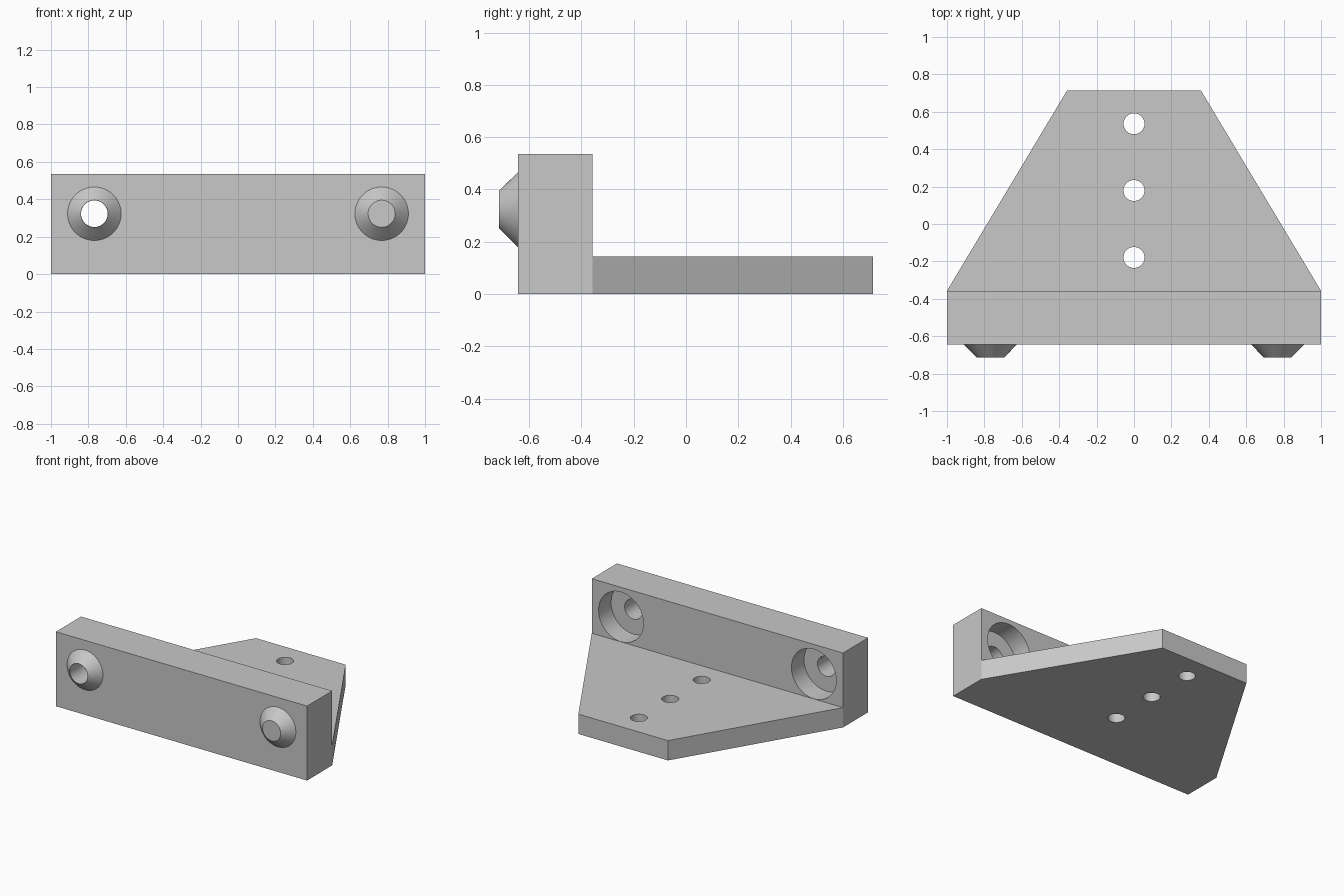
import bpy
import bmesh
import math
from mathutils import Matrix, Vector

if "Cube" in bpy.data.objects:
    bpy.data.objects.remove(bpy.data.objects["Cube"], do_unlink=True)

HALF_W, TIP_W = 1.0, 0.357
PLATE_FRONT, PLATE_BACK, BASE_END = -0.643, -0.357, 0.715
BASE_T, PLATE_H = 0.143, 0.536
BOSS_X, BOSS_Z, BOSS_TIP = 0.768, 0.323, -0.715
BORE_R, BORE_FLOOR = 0.1785, -0.5

grey = bpy.data.materials.new("plain grey")
grey.use_nodes = True
grey.diffuse_color = (0.58, 0.58, 0.58, 1)
grey.node_tree.nodes["Principled BSDF"].inputs["Base Color"].default_value = grey.diffuse_color


def finish(bm, name):
    bmesh.ops.recalc_face_normals(bm, faces=bm.faces)
    mesh = bpy.data.meshes.new(name)
    bm.to_mesh(mesh)
    bm.free()
    mesh.materials.append(grey)
    obj = bpy.data.objects.new(name, mesh)
    bpy.context.collection.objects.link(obj)
    return obj


def lathe(name, profile, matrix, steps=64):
    """Solid of revolution from (radius, height) points around local z."""
    bm = bmesh.new()
    verts = [bm.verts.new((r, 0, h)) for r, h in profile]
    edges = [bm.edges.new(pair) for pair in zip(verts, verts[1:])]
    bmesh.ops.spin(bm, geom=verts + edges, cent=(0, 0, 0), axis=(0, 0, 1),
                   angle=math.tau, steps=steps)
    bmesh.ops.remove_doubles(bm, verts=bm.verts, dist=0.0001)
    bmesh.ops.transform(bm, matrix=matrix, verts=bm.verts)
    return finish(bm, name)


def combine(target, tool, operation):
    mod = target.modifiers.new(tool.name, "BOOLEAN")
    mod.operation, mod.object, mod.solver = operation, tool, "EXACT"
    bpy.context.view_layer.objects.active = target
    bpy.ops.object.modifier_apply(modifier=mod.name)
    bpy.data.objects.remove(tool, do_unlink=True)


# Tapered base slab, with the upright plate raised from its front strip
outline = [(-HALF_W, PLATE_FRONT), (HALF_W, PLATE_FRONT), (HALF_W, PLATE_BACK),
           (TIP_W, BASE_END), (-TIP_W, BASE_END), (-HALF_W, PLATE_BACK)]
bm = bmesh.new()
low = [bm.verts.new((x, y, 0)) for x, y in outline]
top = [bm.verts.new((x, y, BASE_T)) for x, y in outline]
bm.faces.new(low)
for i in range(len(outline)):
    j = (i + 1) % len(outline)
    bm.faces.new((low[i], low[j], top[j], top[i]))
bm.faces.new(top[2:])
strip = bm.faces.new((top[0], top[1], top[2], top[5]))
bmesh.ops.recalc_face_normals(bm, faces=bm.faces)
raised = bmesh.ops.extrude_discrete_faces(bm, faces=[strip])["faces"][0]
bmesh.ops.translate(bm, verts=raised.verts, vec=Vector((0, 0, PLATE_H - BASE_T)))
bmesh.ops.remove_doubles(bm, verts=bm.verts, dist=0.0001)
bmesh.ops.dissolve_limit(bm, angle_limit=0.01, verts=bm.verts, edges=bm.edges)
bracket = finish(bm, "mounting_bracket")

# Conical bosses on the front, bored through and counterbored from behind
for side in (-1, 1):
    place = Matrix.Translation((side * BOSS_X, 0, BOSS_Z)) @ Matrix.Rotation(-math.pi / 2, 4, "X")
    boss = lathe("boss", [(0, BOSS_TIP), (0.0725, BOSS_TIP), (0.143, PLATE_FRONT),
                          (0.143, -0.58), (0, -0.58)], place)
    combine(bracket, boss, "UNION")
    bore = lathe("stepped_bore", [(0, -0.8), (0.071, -0.8), (0.071, BORE_FLOOR),
                                  (BORE_R, BORE_FLOOR), (BORE_R, -0.34), (0, -0.34)], place)
    combine(bracket, bore, "DIFFERENCE")

# Row of screw holes through the base
for y in (-0.179, 0.179, 0.536):
    hole = lathe("screw_hole", [(0, -0.1), (0.056, -0.1), (0.056, 0.25), (0, 0.25)],
                 Matrix.Translation((0, y, 0)))
    combine(bracket, hole, "DIFFERENCE")

# Smooth round surfaces, keep the machined edges crisp
bpy.ops.object.select_all(action="DESELECT")
bracket.select_set(True)
bpy.context.view_layer.objects.active = bracket
bpy.ops.object.shade_smooth_by_angle(angle=math.radians(30))
